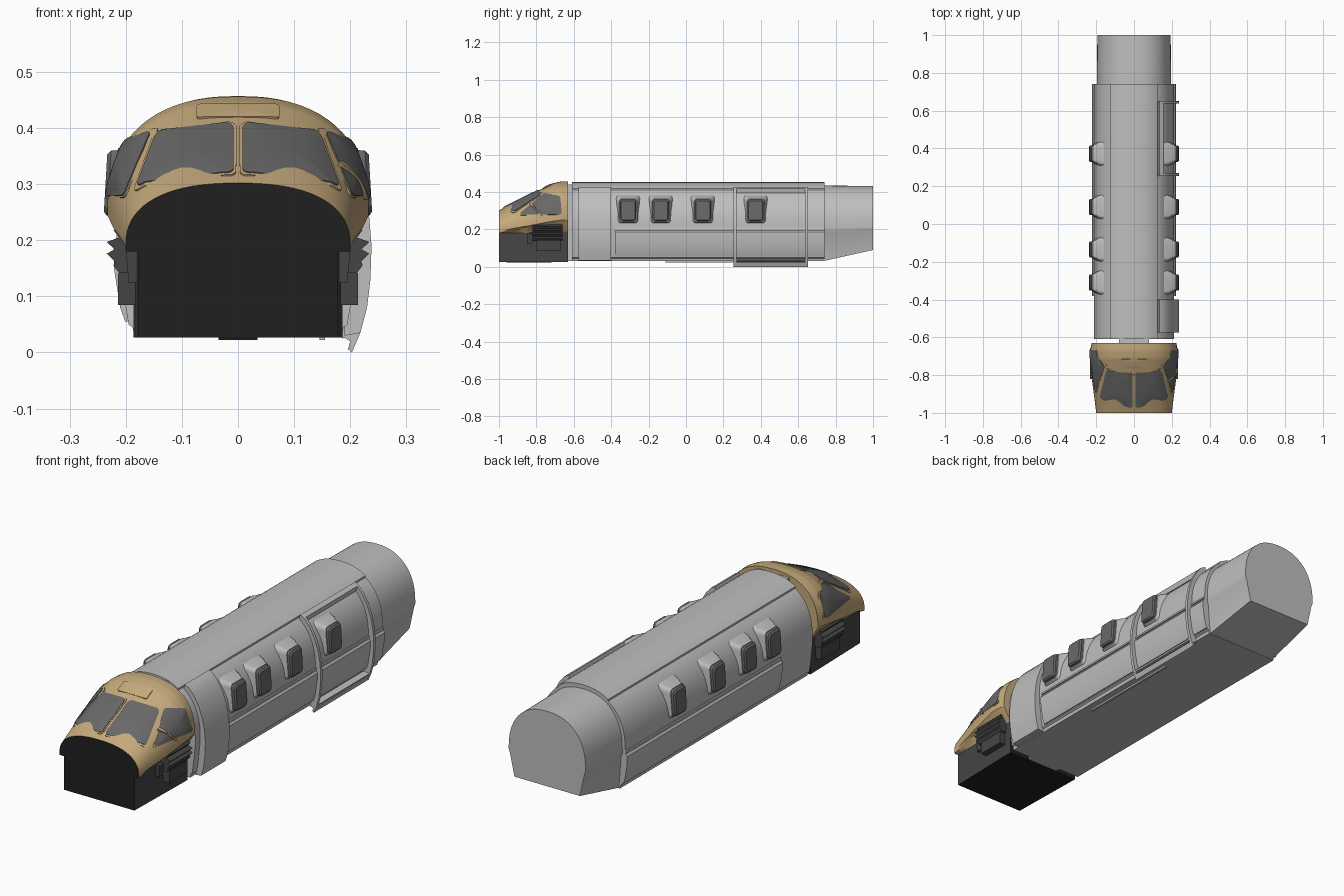
import bpy, bmesh, math
from mathutils import Vector

if "Cube" in bpy.data.objects:
    bpy.data.objects.remove(bpy.data.objects["Cube"])


def material(name, r, g, b):
    m = bpy.data.materials.new(name)
    m.diffuse_color = (r, g, b, 1)
    m.use_nodes = True
    m.node_tree.nodes["Principled BSDF"].inputs["Base Color"].default_value = m.diffuse_color
    return m


GREY = material("light grey skin", 0.52, 0.52, 0.52)
TAN = material("tan skin", 0.56, 0.40, 0.20)
GLASS = material("dark glass", 0.14, 0.14, 0.14)
DARK = material("dark grey skin", 0.06, 0.06, 0.06)
BLACK = material("black lining", 0.014, 0.014, 0.014)


def finish(name, bm, mats, rule=None, angle=30):
    bmesh.ops.recalc_face_normals(bm, faces=bm.faces[:])
    bm.normal_update()
    for f in bm.faces:
        f.material_index = rule(f) if rule else 0
    me = bpy.data.meshes.new(name)
    bm.to_mesh(me)
    bm.free()
    for m in mats:
        me.materials.append(m)
    ob = bpy.data.objects.new(name, me)
    bpy.context.collection.objects.link(ob)
    bpy.ops.object.select_all(action='DESELECT')
    bpy.context.view_layer.objects.active = ob
    ob.select_set(True)
    bpy.ops.object.shade_smooth_by_angle(angle=math.radians(angle))
    return ob


def loft(name, rings, mats, rule=None, angle=30):
    """Skin between closed rings, capped at both ends."""
    bm = bmesh.new()
    vs = [[bm.verts.new(p) for p in r] for r in rings]
    n = len(vs[0])
    for a, b in zip(vs, vs[1:]):
        for i in range(n):
            bm.faces.new((a[i], a[(i + 1) % n], b[(i + 1) % n], b[i]))
    bm.faces.new(vs[0])
    bm.faces.new(vs[-1])
    return finish(name, bm, mats, rule, angle)


def prism(name, pts, y0, y1, mat, s=1):
    """Extrude an x-z outline along y; s=-1 mirrors it."""
    return loft(name, [[(s * x, y, z) for x, z in pts] for y in (y0, y1)], [mat])


def box(name, x0, x1, y0, y1, z0, z1, mat):
    return prism(name, [(x0, z0), (x1, z0), (x1, z1), (x0, z1)], y0, y1, mat)


def section(y, w, h, z0, p, low, n=36):
    """Arched hull section: superelliptic top, mirrored lower points."""
    ring = []
    for i in range(n + 1):
        a = math.pi * i / n
        c, s = math.cos(a), max(0, math.sin(a))
        ring.append((math.copysign(w * abs(c) ** (2 / p), c), y, z0 + (h - z0) * s ** (2 / p)))
    return ring + [(-x, y, z) for x, z in low] + [(x, y, z) for x, z in reversed(low)]


def rounded(k=6, r=0.3):
    """Rounded square outline in -1..1."""
    pts = []
    for q, (sx, sy) in enumerate([(1, 1), (-1, 1), (-1, -1), (1, -1)]):
        for i in range(k + 1):
            a = math.pi / 2 * (q + i / k)
            pts.append((sx * (1 - r) + r * math.cos(a), sy * (1 - r) + r * math.sin(a)))
    return pts


# Main cabin
W, H, Z0, P = 0.212, 0.445, 0.21, 2.3
LOW = [(0.212, 0.19), (0.20, 0.08), (0.195, 0.05), (0.188, 0.045), (0.185, 0.03)]
loft("cabin", [section(y, W, H, Z0, P, LOW) for y in (-0.61, 0.74)], [GREY])


def arc_z(x, w, h, z0, p):
    return z0 + (h - z0) * max(0, 1 - (abs(x) / w) ** p) ** (1 / p)


# Raised roof panel
xs = [-0.125 + 0.25 * i / 16 for i in range(17)]
roof = [(x, arc_z(x, W, H, Z0, P) + 0.008) for x in xs]
roof += [(x, arc_z(x, W, H, Z0, P) - 0.01) for x in reversed(xs)]
prism("roof_panel", roof, -0.61, 0.74, GREY)

# Tapered tail
TL = [(0.197, 0.19), (0.192, 0.18), (0.18, 0.03)]
TE = [(0.193, 0.205), (0.188, 0.195), (0.165, 0.09)]
loft("tail", [section(0.73, 0.197, 0.435, 0.21, 2.3, TL),
              section(1.0, 0.194, 0.432, 0.215, 2.3, TE)], [GREY])

# Joint between cockpit and cabin
box("joint_bulkhead", -0.08, 0.08, -0.65, -0.60, 0.03, 0.44, GREY)

for s, side in ((1, "right"), (-1, "left")):
    # Lower side fairing with a groove over it
    prism("lower_fairing_" + side,
          [(0.18, 0.195), (0.215, 0.195), (0.222, 0.185), (0.221, 0.15), (0.21, 0.08),
           (0.201, 0.055), (0.18, 0.055)], -0.38, 0.74, GREY, s)
    prism("side_rail_" + side, [(0.19, 0.2), (0.218, 0.2), (0.216, 0.21), (0.19, 0.214)],
          -0.38, 0.74, GREY, s)
    # Bubble windows
    for i, y in enumerate((-0.31, -0.135, 0.09, 0.372)):
        def ring(x, hy, hz, lean=0.0):
            return [(s * (x - lean * v), y + hy * u, 0.302 + hz * v) for u, v in rounded()]
        loft(f"window_flare_{side}_{i + 1}",
             [ring(0.16, 0.068, 0.08), ring(0.195, 0.060, 0.073, 0.01), ring(0.208, 0.05, 0.066, 0.008),
              ring(0.219, 0.047, 0.062, 0.005)], [GREY], angle=50)
        loft(f"window_{side}_{i + 1}",
             [ring(0.205, 0.044, 0.059), ring(0.230, 0.043, 0.058, 0.004), ring(0.236, 0.037, 0.051, 0.003)],
             [GLASS])

# Doors on the right side
DOOR = [(0.135, 0.428), (0.155, 0.418), (0.18, 0.39), (0.205, 0.345), (0.223, 0.295), (0.234, 0.24),
        (0.238, 0.19), (0.236, 0.13), (0.230, 0.08), (0.218, 0.035)]
inner = [(0.19, 0.03), (0.19, 0.2), (0.185, 0.29), (0.16, 0.36), (0.125, 0.40)]
prism("front_door", DOOR + inner, -0.575, -0.40, GREY)
FRAME = DOOR + [(0.203, 0.0), (0.196, 0.006), (0.20, 0.02), (0.185, 0.03)] + inner[1:]
for n, y in (("front", 0.255), ("rear", 0.637)):
    prism("sliding_door_frame_" + n, FRAME, y, y + 0.014, GREY)
prism("sliding_door_top_rail", [(0.135, 0.428), (0.155, 0.418), (0.15, 0.395), (0.125, 0.40)],
      0.255, 0.651, GREY)
prism("sliding_door_bottom_rail", [(0.203, 0.0), (0.212, 0.022), (0.206, 0.026), (0.196, 0.006)],
      0.255, 0.651, GREY)
prism("sliding_door_sill", [(0.185, 0.025), (0.216, 0.03), (0.218, 0.037), (0.185, 0.04)],
      0.255, 0.651, GREY)
box("belly_rail", 0.145, 0.155, -0.11, 0.40, 0.022, 0.032, GREY)

# Cockpit hull: y, half width, top, shoulder height
TABLE = [(-1.0, 0.200, 0.302, 0.190), (-0.92, 0.210, 0.345, 0.206), (-0.83, 0.222, 0.388, 0.222),
         (-0.71, 0.233, 0.447, 0.245), (-0.67, 0.232, 0.456, 0.25), (-0.63, 0.224, 0.457, 0.25)]
CP = 2.4


def hull(y):
    for a, b in zip(TABLE, TABLE[1:]):
        if y <= b[0]:
            t = (y - a[0]) / (b[0] - a[0])
            return [p + t * (q - p) for p, q in zip(a, b)][1:]
    return TABLE[-1][1:]


rings = []
for i in range(38):
    y = -1 + 0.01 * i
    w, h, z0 = hull(y)
    low = 0.18 + 0.03 * min(1, (y + 1) / 0.12)
    rings.append(section(y, w, h, z0, CP, [(0.2, min(low, z0 - 0.006)), (0.18, 0.18)]))
loft("cockpit_hull", rings, [TAN, BLACK], lambda f: 1 if f.normal.y < -0.95 else 0)

# Cockpit base: dark sides, black front and belly
loft("cockpit_base", [[(x * k, y, z) for x, z in
                       ((1, 0.027), (1, 0.2), (-1, 0.2), (-1, 0.027))]
                      for y, k in ((-1, 0.178), (-0.63, 0.186))],
     [DARK, BLACK], lambda f: 0 if abs(f.normal.x) > 0.5 else 1)
box("belly_plate", -0.035, 0.035, -0.96, -0.72, 0.022, 0.03, BLACK)


def from_top(x, y):
    w, h, z0 = hull(y)
    return Vector((x, y, arc_z(x, w, h, z0, CP)))


def from_side(y, z):
    w, h, z0 = hull(y)
    t = min(1, max(0, (z - z0) / (h - z0)))
    return Vector((w * (1 - t ** CP) ** (1 / CP), y, z))


def patch(name, fn, corners, off, mat, s=1, grow=0.0, r=0.2):
    """Thin rounded plate laid on the hull inside four corners."""
    cs = [Vector(c) for c in corners]
    mid = sum(cs, Vector((0, 0))) / 4
    cs = [c + (c - mid).normalized() * grow for c in cs]

    def at(u, v, o):
        u, v = (u + 1) / 2, (v + 1) / 2
        q = (cs[0] * (1 - u) + cs[1] * u) * (1 - v) + (cs[3] * (1 - u) + cs[2] * u) * v
        p, e = fn(*q), 0.004
        n = (fn(q.x + e, q.y) - fn(q.x - e, q.y)).cross(fn(q.x, q.y + e) - fn(q.x, q.y - e)).normalized()
        if n.dot(p - Vector((0, -0.6, 0.15))) < 0:
            n = -n
        p = p + n * o
        return (s * p.x, p.y, p.z)
    edge = rounded(5, r)
    rows = [[at(u * k, v * k, o) for u, v in edge] for k, o in
            ((1, -0.003), (1, off), (0.8, off), (0.6, off), (0.4, off), (0.2, off), (0.04, off))]
    return loft(name, rows, [mat], angle=40)


# Windscreens, side windows and their frames
SCREEN = [(0.008, -0.975), (0.180, -0.925), (0.145, -0.770), (0.008, -0.795)]
SIDE = [(-0.895, 0.278), (-0.665, 0.278), (-0.672, 0.375), (-0.755, 0.392)]
for s, side in ((1, "right"), (-1, "left")):
    patch("windscreen_frame_" + side, from_top, SCREEN, 0.003, TAN, s, 0.008)
    patch("windscreen_" + side, from_top, SCREEN, 0.005, GLASS, s)
    patch("side_window_frame_" + side, from_side, SIDE, 0.003, TAN, s, 0.008)
    patch("side_window_" + side, from_side, SIDE, 0.005, GLASS, s)
    # Ribbed side units
    rib = [(0.18, 0.228), (0.212, 0.228)]
    for k in range(4):
        z = 0.222 - 0.021 * k
        rib += [(0.222 + 0.012 * (k in (1, 2)), z - 0.004), (0.212 + 0.008 * (k in (1, 2)), z - 0.017)]
    prism("side_ribs_" + side, rib + [(0.205, 0.143), (0.18, 0.143)], -0.82, -0.66, DARK, s)
    prism("side_unit_" + side, [(0.17, 0.085), (0.214, 0.085), (0.214, 0.14), (0.205, 0.15), (0.17, 0.15)],
          -0.80, -0.67, DARK, s)
    prism("side_bracket_" + side, [(0.17, 0.125), (0.195, 0.125), (0.2, 0.18), (0.17, 0.18)],
          -0.85, -0.82, DARK, s)
patch("side_window_strut", from_side, [(-0.838, 0.333), (-0.775, 0.272), (-0.763, 0.272), (-0.826, 0.338)],
      0.008, TAN)
patch("roof_hatch", from_top, [(-0.073, -0.765), (0.073, -0.765), (0.073, -0.715), (-0.073, -0.715)],
      0.004, TAN)
